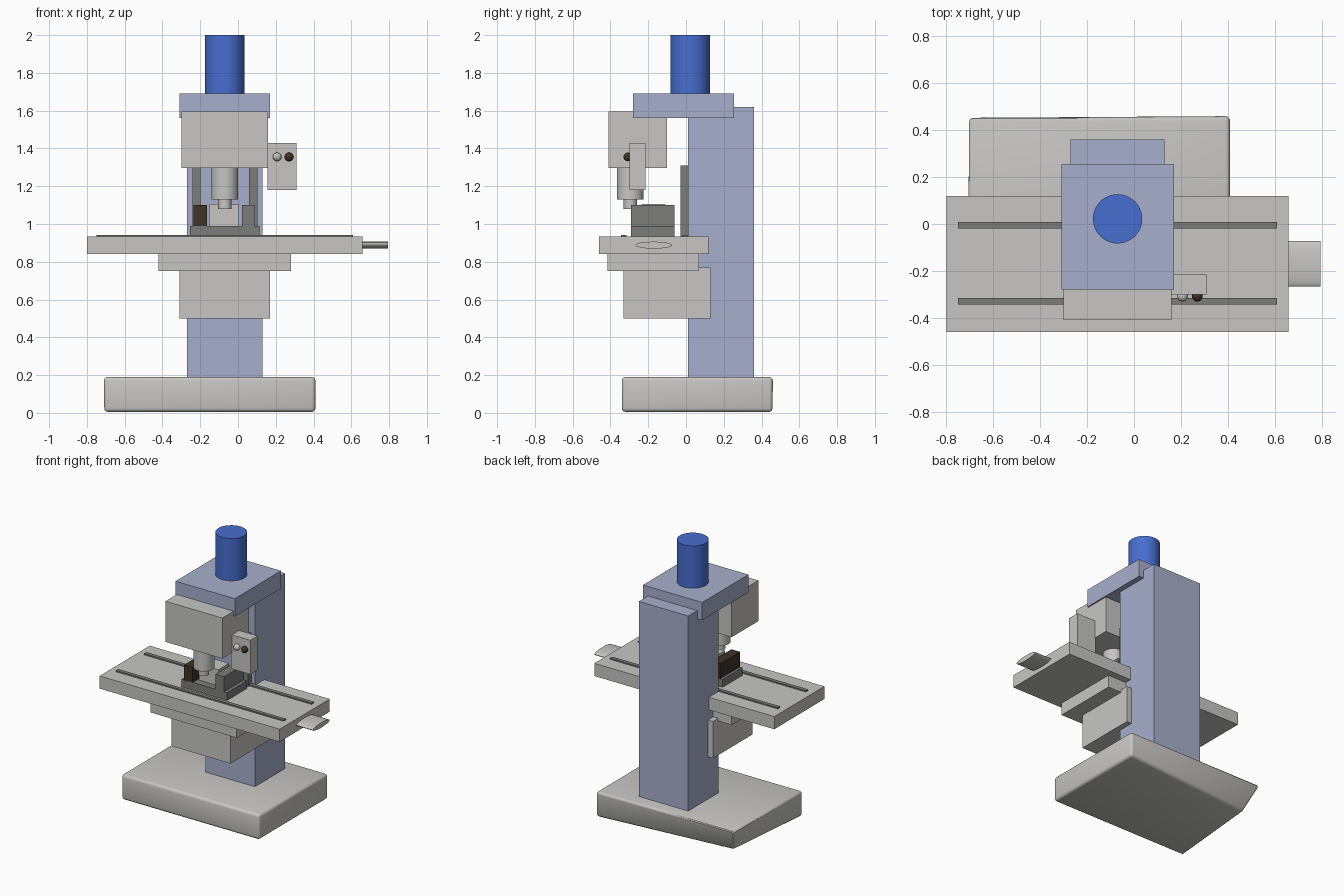
import bpy, math

if "Cube" in bpy.data.objects:
    bpy.data.objects.remove(bpy.data.objects["Cube"])


def material(name, rgb):
    m = bpy.data.materials.new(name)
    m.diffuse_color = (*rgb, 1)
    m.use_nodes = True
    m.node_tree.nodes["Principled BSDF"].inputs["Base Color"].default_value = m.diffuse_color
    return m


LIGHT = material("light grey", (0.57, 0.565, 0.55))
COLUMN = material("pale blue", (0.39, 0.43, 0.60))
BLUE = material("motor blue", (0.064, 0.155, 0.62))
DARK = material("dark grey", (0.20, 0.205, 0.195))
BROWN = material("dark brown", (0.05, 0.033, 0.018))


def box(name, x, y, z, mat):
    """Box from (min, max) ranges on each axis."""
    bpy.ops.mesh.primitive_cube_add(size=1)
    o = bpy.context.object
    o.name = name
    o.data.materials.append(mat)
    for v in o.data.vertices:
        v.co = [r[0] if c < 0 else r[1] for c, r in zip(v.co, (x, y, z))]
    return o


def cylinder(name, x, y, z0, z1, r, mat):
    bpy.ops.mesh.primitive_cylinder_add(vertices=48, radius=r, depth=z1 - z0,
                                        location=(x, y, (z0 + z1) / 2))
    o = bpy.context.object
    o.name = name
    o.data.materials.append(mat)
    bpy.ops.object.shade_smooth_by_angle()
    return o


# Rounded base, with one rear bottom corner drawn inward
base = box("base", (-0.71, 0.41), (-0.34, 0.46), (0.005, 0.19), LIGHT)
for v in base.data.vertices:
    if v.co.x < 0 and v.co.y > 0 and v.co.z < 0.1:
        v.co.x += 0.07
        v.co.y -= 0.10
bevel = base.modifiers.new("rounding", "BEVEL")
bevel.width = 0.02
bevel.segments = 3
bpy.ops.object.modifier_apply(modifier=bevel.name)
bpy.ops.object.shade_smooth_by_angle(angle=math.radians(35))

# Column and its vertical rails
box("column", (-0.27, 0.13), (0.01, 0.36), (0.18, 1.62), COLUMN)
for side in (-1, 1):
    cx = -0.07 + side * 0.15
    box("column_rail", (cx - 0.022, cx + 0.022), (-0.03, 0.012), (0.90, 1.31), DARK)

# Knee, saddle and table
box("knee", (-0.31, 0.17), (-0.33, 0.13), (0.50, 0.77), LIGHT)
box("saddle", (-0.42, 0.28), (-0.415, 0.07), (0.75, 0.84), LIGHT)
box("table", (-0.80, 0.66), (-0.46, 0.12), (0.84, 0.933), LIGHT)
for y in (-0.33, -0.005):
    box("table_slot", (-0.75, 0.61), (y - 0.014, y + 0.014), (0.925, 0.942), DARK)

# Flattened table handle
handle = cylinder("table_handle", 0, 0, -0.07, 0.07, 0.097, LIGHT)
handle.rotation_euler = (0, math.pi / 2, 0)
handle.scale = (0.19, 1, 1)
handle.location = (0.725, -0.17, 0.888)

# Vise with clamped workpiece
box("vise_base", (-0.255, 0.115), (-0.29, -0.06), (0.93, 0.99), DARK)
box("vise_left_jaw", (-0.235, -0.165), (-0.29, -0.06), (0.985, 1.10), BROWN)
box("vise_right_jaw", (0.02, 0.09), (-0.29, -0.06), (0.985, 1.10), DARK)
box("workpiece", (-0.15, 0.005), (-0.235, -0.11), (0.985, 1.107), LIGHT)

# Head, spindle and drive motor
box("head_plate", (-0.31, 0.17), (-0.28, 0.255), (1.56, 1.69), COLUMN)
box("head", (-0.30, 0.16), (-0.41, -0.10), (1.297, 1.595), LIGHT)
cylinder("spindle_housing", -0.07, -0.295, 1.13, 1.30, 0.07, LIGHT)
cylinder("spindle_tip", -0.07, -0.295, 1.08, 1.135, 0.035, LIGHT)
cylinder("motor", -0.07, 0.022, 1.68, 2.0, 0.105, BLUE)

# Control box and its two knobs
box("control_box", (0.155, 0.31), (-0.30, -0.215), (1.18, 1.43), LIGHT)
for name, x, mat in (("light_knob", 0.207, LIGHT), ("dark_knob", 0.27, BROWN)):
    bpy.ops.mesh.primitive_uv_sphere_add(segments=24, ring_count=12, radius=0.023,
                                         location=(x, -0.308, 1.355))
    knob = bpy.context.object
    knob.name = name
    knob.data.materials.append(mat)
    bpy.ops.object.shade_smooth()
